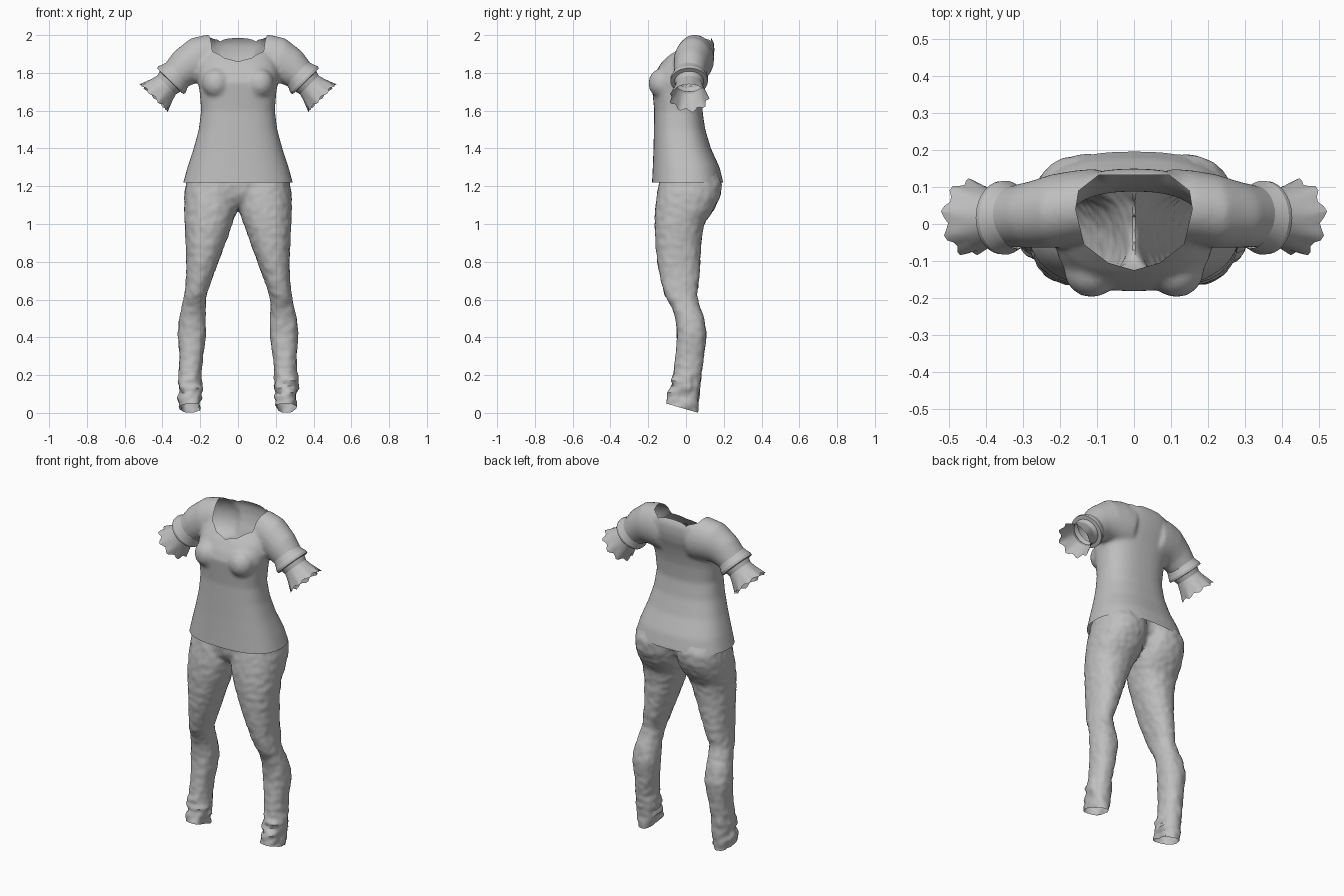
import bpy, bmesh, math
from mathutils import Vector, noise

cube = bpy.data.objects.get("Cube")
if cube:
    bpy.data.objects.remove(cube)

X, Y, Z = Vector((1, 0, 0)), Vector((0, 1, 0)), Vector((0, 0, 1))
SIDES = (1, -1)

grey = bpy.data.materials.new("cloth grey")
grey.use_nodes = True
grey.diffuse_color = (0.52, 0.52, 0.52, 1)
grey.node_tree.nodes["Principled BSDF"].inputs["Base Color"].default_value = grey.diffuse_color


def ring(center, u, v, ru, rv, power=2.0, n=40):
    """Superellipse section in the plane of u and v."""
    pts = []
    for i in range(n):
        a = math.tau * i / n
        c, s = math.cos(a), math.sin(a)
        pts.append(center + u * ru * math.copysign(abs(c) ** (2 / power), c)
                   + v * rv * math.copysign(abs(s) ** (2 / power), s))
    return pts


def loft(bm, rings, capped=True):
    rows = [[bm.verts.new(p) for p in r] for r in rings]
    faces = []
    for a, b in zip(rows, rows[1:]):
        for i in range(len(a)):
            j = (i + 1) % len(a)
            faces.append(bm.faces.new((a[i], a[j], b[j], b[i])))
    if capped:
        faces += [bm.faces.new(rows[0]), bm.faces.new(rows[-1])]
    bmesh.ops.recalc_face_normals(bm, faces=faces)


def level_rings(table, power):
    """Horizontal sections from rows of z, x low, x high, y front, y back."""
    return [ring(Vector(((x0 + x1) / 2, (y0 + y1) / 2, z)), X, Y,
                 (x1 - x0) / 2, (y1 - y0) / 2, power) for z, x0, x1, y0, y1 in table]


def mirrored(rings, side):
    return [[Vector((p.x * side, p.y, p.z)) for p in r] for r in rings]


def new_object(name, bm):
    mesh = bpy.data.meshes.new(name)
    bm.to_mesh(mesh)
    obj = bpy.data.objects.new(name, mesh)
    bpy.context.collection.objects.link(obj)
    mesh.materials.append(grey)
    return obj


def fuse(name, bm, voxel):
    """Merge overlapping solids into one soft skin."""
    obj = new_object(name, bm)
    remesh = obj.modifiers.new("skin", "REMESH")
    remesh.mode = "VOXEL"
    remesh.voxel_size = voxel
    soften = obj.modifiers.new("soften", "SMOOTH")
    soften.factor, soften.iterations = 0.5, 5
    graph = bpy.context.evaluated_depsgraph_get()
    graph.update()
    skin = bmesh.new()
    skin.from_mesh(obj.evaluated_get(graph).to_mesh())
    obj.modifiers.clear()
    return obj, skin


def cut(bm, point, normal, test=lambda p: True, remove=True):
    """Slice the tested faces by a plane and drop those beyond it."""
    faces = [f for f in bm.faces if test(f.calc_center_median())]
    geom = set(faces)
    for f in faces:
        geom.update(f.edges, f.verts)
    bmesh.ops.bisect_plane(bm, geom=list(geom), plane_co=point, plane_no=normal, dist=1e-5)
    if remove:
        drop = [f for f in bm.faces if test(f.calc_center_median())
                and (f.calc_center_median() - point).dot(normal) > 0]
        bmesh.ops.delete(bm, geom=drop, context="FACES")


def finish(obj, bm, angle):
    bm.to_mesh(obj.data)
    bm.free()
    for f in obj.data.polygons:
        f.material_index = 0
    if not obj.data.materials:
        obj.data.materials.append(grey)
    bpy.ops.object.select_all(action="DESELECT")
    obj.select_set(True)
    bpy.context.view_layer.objects.active = obj
    bpy.ops.object.shade_smooth_by_angle(angle=math.radians(angle))


# Shirt body: z, half width, front, back
body = [(1.17, .305, -.18, .2), (1.22, .29, -.18, .197), (1.3, .268, -.176, .178),
        (1.4, .235, -.172, .132), (1.5, .208, -.17, .102), (1.6, .195, -.168, .087),
        (1.7, .203, -.178, .097), (1.75, .212, -.183, .108), (1.8, .215, -.164, .122),
        (1.85, .21, -.133, .14), (1.9, .195, -.09, .15), (1.95, .175, -.04, .15),
        (1.98, .14, .01, .138), (2, .1, .04, .12)]
bm = bmesh.new()
loft(bm, level_rings([(z, -w, w, f, b) for z, w, f, b in body], 2.5))

# Sleeves and bust: sleeve rows are x, z, tilt, height, depth, y
sleeve = [(.1, 1.875, 0, .127, .1, .05), (.16, 1.876, .05, .126, .1, .045),
          (.22, 1.867, .25, .12, .1, .035), (.28, 1.83, .6, .102, .09, .025),
          (.33, 1.785, .79, .084, .083, .02), (.36, 1.755, .79, .08, .08, .02)]
arm = [ring(Vector((x, y, z)), Vector((math.sin(t), 0, math.cos(t))), Y, h, d)
       for x, z, t, h, d, y in sleeve]
for side in SIDES:
    loft(bm, mirrored(arm, side))
    bust = [ring(Vector((.115 * side, -.125, 1.745 + .08 * math.sin(a))), X, Y,
                 .075 * math.cos(a), .074 * math.cos(a))
            for a in (math.radians(d) for d in range(-80, 81, 20))]
    loft(bm, bust)
shirt, skin = fuse("shirt", bm, 0.012)
bm.free()

# Open hem, sleeve ends and neckline
cut(skin, Z * 1.22, -Z)
for side in SIDES:
    cut(skin, Vector((.335 * side, .02, 1.78)), Vector((.7 * side, 0, -.71)),
        lambda p: p.x * side > .2 and p.z > 1.6)
half = [(.07, -.105), (.135, -.055), (.158, .04), (.15, .09), (.095, .133)]
outline = [Vector((x, y, 0)) for x, y in [(0, -.125)] + half]
outline += [Vector((-x, y, 0)) for x, y in reversed(half)]
planes = []
for a, b in zip(outline, outline[1:] + outline[:1]):
    planes.append((a, Vector((b.y - a.y, a.x - b.x, 0)).normalized()))


def near_neck(p):
    return abs(p.x) < .22 and p.z > 1.85 + p.y * .6


for a, n in planes:
    cut(skin, a, n, near_neck, remove=False)
hole = []
for f in skin.faces:
    c = f.calc_center_median()
    if near_neck(c) and all((c - a).dot(n) < 0 for a, n in planes):
        hole.append(f)
bmesh.ops.delete(skin, geom=hole, context="FACES")
finish(shirt, skin, 50)

# Flared cuffs: distance along the arm, radius, ruffle
axis, up = Vector((.7, 0, -.71)), Vector((.71, 0, .7))
cuff_rows = [(.0, .083, 0), (.025, .09, 0), (.048, .1, 0), (.062, .099, 0), (.064, .077, 0),
             (.09, .07, 0), (.12, .078, .01), (.15, .089, .03), (.183, .1, .07)]
for side, label in zip(SIDES, ("left", "right")):
    bm = bmesh.new()
    rings = []
    for t, r, wave in cuff_rows:
        pts = ring(Vector((.315, .017, 1.8)) + axis * t, up, Y, r, r)
        mid = sum(pts, Vector()) / len(pts)
        for i, p in enumerate(pts):
            ripple = math.sin(i * math.tau * 9 / len(pts)) * wave
            pts[i] = mid + (p - mid) * (1 + ripple) + axis * ripple * .1
        rings.append(pts)
    loft(bm, mirrored(rings, side), capped=False)
    finish(new_object(label + "_cuff", bm), bm, 25)

# Trousers: legs plus a hip block filling between them
leg = [(1.3, -.03, .25, -.13, .15), (1.22, -.01, .275, -.142, .19), (1.15, -.005, .284, -.155, .183),
       (1.08, .002, .285, -.163, .15), (1, .03, .282, -.166, .095), (.9, .066, .276, -.162, .08),
       (.8, .103, .273, -.152, .076), (.7, .14, .275, -.134, .07), (.62, .168, .285, -.112, .058),
       (.56, .172, .298, -.075, .075), (.5, .17, .312, -.056, .096), (.42, .167, .32, -.048, .11),
       (.3, .185, .31, -.056, .096), (.2, .195, .315, -.07, .082), (.1, .19, .315, -.095, .072),
       (.03, .203, .31, -.108, .066), (-.05, .21, .3, -.11, .064)]
hips = [(1.3, -.21, .21, -.13, .14), (1.2, -.22, .22, -.142, .14), (1.14, -.13, .13, -.13, .1),
        (1.09, -.05, .05, -.09, .05)]
bm = bmesh.new()
loft(bm, level_rings(hips, 2.3))
for side in SIDES:
    loft(bm, mirrored(level_rings(leg, 2.25), side))
trousers, skin = fuse("trousers", bm, 0.0125)
bm.free()

# Cloth creases, deeper round the ankles
skin.normal_update()
shift = []
for v in skin.verts:
    ankle = max(0, min(1, (.27 - v.co.z) * 8)) * (1 if v.co.y < .03 else .3)
    fine = noise.noise(v.co * 32) * .004
    fold = noise.noise(Vector((v.co.x * 14, v.co.y * 14, v.co.z * 32))) * .016 * ankle
    shift.append(v.normal * (fine + fold))
for v, s in zip(skin.verts, shift):
    v.co += s

# Open waist and slanted trouser hems
cut(skin, Z * 1.265, Z)
cut(skin, Vector((0, .066, 0)), Vector((0, -.28, -.96)))
finish(trousers, skin, 35)
